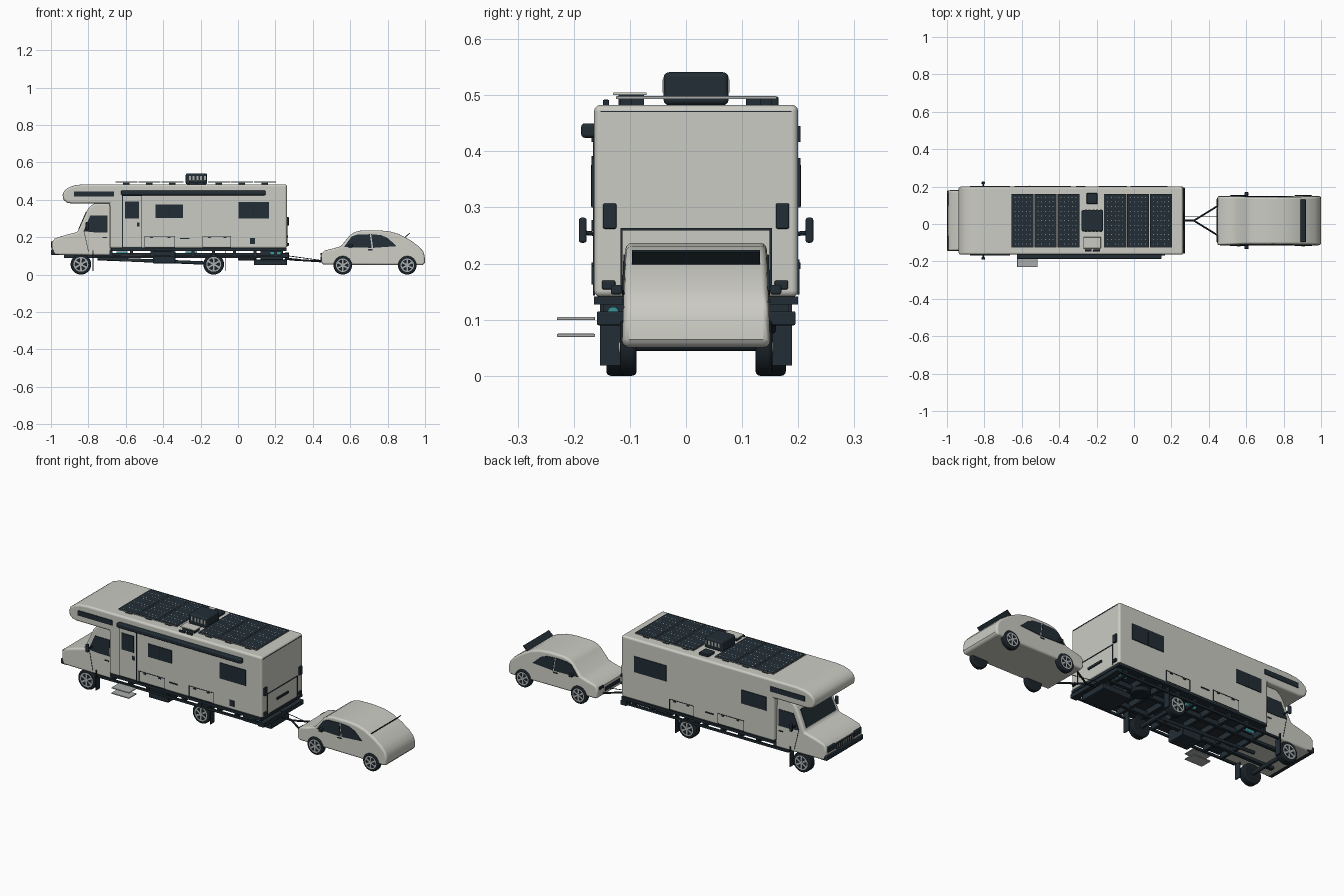
import bpy, bmesh, math
from mathutils import Vector

C = 0.018          # centre line (y) of both vehicles
BW = 0.182         # half width of the living box


def mat(name, r, g, b):
    m = bpy.data.materials.new(name)
    m.diffuse_color = (r, g, b, 1)
    return m


SHELL = mat("warm white shell", 0.60, 0.60, 0.55)
DARK = mat("dark slate", 0.016, 0.027, 0.036)
BLACK = mat("rubber black", 0.010, 0.016, 0.021)
STEEL = mat("light steel", 0.40, 0.41, 0.41)
TEAL = mat("teal", 0.04, 0.30, 0.33)
WHITE = mat("cell white", 0.75, 0.76, 0.74)


def finish(name, bm, m, bevel=0, seg=3, smooth=True):
    bmesh.ops.recalc_face_normals(bm, faces=bm.faces)
    me = bpy.data.meshes.new(name)
    bm.to_mesh(me)
    bm.free()
    me.materials.append(m)
    ob = bpy.data.objects.new(name, me)
    bpy.context.collection.objects.link(ob)
    if smooth:
        bpy.ops.object.select_all(action='DESELECT')
        ob.select_set(True)
        bpy.context.view_layer.objects.active = ob
        bpy.ops.object.shade_smooth_by_angle(angle=math.radians(35))
    if bevel:
        b = ob.modifiers.new("bevel", 'BEVEL')
        b.width, b.segments, b.limit_method = bevel, seg, 'ANGLE'
        b.angle_limit = math.radians(50)
        b.harden_normals = True
    return ob


def box(name, x0, x1, y0, y1, z0, z1, m, bevel=0):
    bm = bmesh.new()
    bmesh.ops.create_cube(bm, size=1)
    for v in bm.verts:
        v.co = ((x0 + x1) / 2 + v.co.x * (x1 - x0), (y0 + y1) / 2 + v.co.y * (y1 - y0),
                (z0 + z1) / 2 + v.co.z * (z1 - z0))
    return finish(name, bm, m, bevel, smooth=bevel > 0)


def prism(name, prof, half, taper, m, bevel=0, side=0, thick=0.003):
    """Extrude an (x, z) profile across the width; side=+-1 gives a thin plate on that flank."""
    bm = bmesh.new()
    rows = []
    for s in ((-1, 1) if side == 0 else (0, 1)):
        rows.append([bm.verts.new((x, C + (s * (half - taper * z) if side == 0 else
                     side * (half - taper * z - 0.002 + s * (thick + 0.002))), z)) for x, z in prof])
    a, b = rows
    bm.faces.new(a)
    bm.faces.new(b)
    for i in range(len(a)):
        j = (i + 1) % len(a)
        bm.faces.new((a[i], a[j], b[j], b[i]))
    return finish(name, bm, m, bevel)


def rod(name, p, q, r, m, n=16, bevel=0):
    p, q = Vector(p), Vector(q)
    bm = bmesh.new()
    bmesh.ops.create_cone(bm, cap_ends=True, segments=n, radius1=r, radius2=r, depth=(q - p).length)
    rot = (q - p).to_track_quat('Z', 'Y').to_matrix().to_4x4()
    rot.translation = (p + q) / 2
    bm.transform(rot)
    return finish(name, bm, m, bevel)


def plate(name, x0, x1, z0, z1, side, m=DARK, half=BW, t=0.004):
    return prism(name, [(x0, z0), (x1, z0), (x1, z1), (x0, z1)], half, 0, m, 0, side, t)


def outline(name, x0, x1, z0, z1, side, w=0.003):
    for a, b, c, d in ((x0, x1, z1 - w, z1), (x0, x1, z0, z0 + w), (x0, x0 + w, z0, z1), (x1 - w, x1, z0, z1)):
        plate(name, a, b, c, d, side, DARK, t=0.002)


def wheel(name, x, r, outer, width, s):
    y0, y1 = C + s * (outer - width), C + s * outer
    rod(name + "_tyre", (x, y0, r), (x, y1, r), r, BLACK, 32, 0.008)
    # rim ring, hub and spokes
    bm = bmesh.new()
    n = 32
    for i in range(n):
        a, b = (2 * math.pi * k / n for k in (i, i + 1))
        bm.faces.new([bm.verts.new((x + k * r * math.cos(t), y1 + s * 0.001, r + k * r * math.sin(t)))
                      for k, t in ((0.72, a), (0.72, b), (0.60, b), (0.60, a))])
    for i in range(6):
        t = math.pi / 3 * i + math.pi / 6
        u, w = Vector((math.cos(t), 0, math.sin(t))), Vector((-math.sin(t), 0, math.cos(t)))
        o = Vector((x, y1 + s * 0.001, r))
        bm.faces.new([bm.verts.new(o + r * (u * d + w * e))
                      for d, e in ((0.1, -0.07), (0.64, -0.1), (0.64, 0.1), (0.1, 0.07))])
    finish(name + "_rim", bm, STEEL, smooth=False)
    rod(name + "_hub", (x, y1 - s * 0.002, r), (x, y1 + s * 0.002, r), r * 0.2, STEEL)


# ---- motorhome shell
prism("living_box", [(-0.685, 0.14), (0.262, 0.14), (0.262, 0.483), (-0.82, 0.483), (-0.87, 0.478),
                     (-0.905, 0.466), (-0.93, 0.447), (-0.938, 0.425), (-0.933, 0.40), (-0.915, 0.385),
                     (-0.89, 0.38), (-0.685, 0.38)], BW, 0, SHELL, 0.012)
box("floor_skirt", -0.68, 0.26, C - BW, C + BW, 0.127, 0.141, DARK)
box("rear_roof_seam", 0.26, 0.2635, C - 0.17, C + 0.17, 0.470, 0.472, DARK)
prism("cab", [(-0.985, 0.105), (-0.994, 0.13), (-0.994, 0.175), (-0.978, 0.194), (-0.92, 0.212), (-0.858, 0.228),
              (-0.806, 0.345), (-0.79, 0.365), (-0.765, 0.382), (-0.68, 0.382), (-0.68, 0.102)],
      0.168, 0.04, SHELL, 0.012)
prism("windscreen", [(-0.854, 0.243), (-0.813, 0.336), (-0.809, 0.334), (-0.85, 0.241)], 0.145, 0.05, DARK)
box("front_bumper", -1.0, -0.955, C - 0.162, C + 0.162, 0.105, 0.135, DARK, 0.006)
box("grille", -0.998, -0.99, C - 0.075, C + 0.075, 0.14, 0.172, DARK)
for i in range(9):
    y = C - 0.064 + 0.016 * i
    box("grille_slat", -0.9995, -0.997, y - 0.002, y + 0.002, 0.144, 0.168, STEEL)
for s in (-1, 1):
    y = C + s * 0.115
    box("headlight", -1.0, -0.975, y - 0.034, y + 0.034, 0.147, 0.178, DARK, 0.004)
    prism("cab_window", [(-0.826, 0.232), (-0.79, 0.316), (-0.698, 0.316), (-0.698, 0.226), (-0.77, 0.226)],
          0.168, 0.04, DARK, 0, s)
    prism("cab_door_seam", [(-0.80, 0.12), (-0.797, 0.12), (-0.822, 0.232), (-0.825, 0.232)], 0.168, 0.04, DARK, 0, s, 0.0015)
    prism("cab_handle", [(-0.725, 0.195), (-0.70, 0.195), (-0.70, 0.201), (-0.725, 0.201)], 0.168, 0.04, DARK, 0, s)
    rod("mirror_arm", (-0.805, C + s * 0.15, 0.25), (-0.805, C + s * 0.2, 0.255), 0.004, DARK, 8)
    y = C + s * 0.202
    box("mirror", -0.815, -0.797, y - 0.007, y + 0.007, 0.237, 0.282, DARK, 0.005)
    plate("bunk_window", -0.877, -0.663, 0.417, 0.445, s)
    # storage bays
    for x0, x1 in ((-0.50, -0.337), (-0.19, -0.037)):
        outline("bay_door", x0, x1, 0.145, 0.207, s)
        for x in (x0 + 0.03, x1 - 0.04):
            plate("bay_latch", x, x + 0.015, 0.196, 0.202, s)
    plate("side_marker", -0.31, -0.26, 0.19, 0.196, s)

# ---- entrance side: door, windows, awning, step
outline("entrance_door", -0.62, -0.513, 0.143, 0.425, -1, 0.004)
plate("door_window", -0.605, -0.53, 0.30, 0.392, -1)
plate("door_handle", -0.54, -0.526, 0.258, 0.278, -1)
plate("window", -0.44, -0.295, 0.302, 0.375, -1)
plate("window", 0.003, 0.165, 0.300, 0.388, -1)
plate("service_hatch", 0.064, 0.092, 0.163, 0.195, -1)
plate("window", -0.02, 0.18, 0.300, 0.388, 1)
plate("window", -0.64, -0.485, 0.302, 0.378, 1)
for s, x in ((-1, -0.3675), (-1, 0.084), (1, 0.08), (1, -0.56)):
    plate("window_divider", x - 0.001, x + 0.001, 0.302, 0.376, s, BLACK, t=0.005)
box("awning_case", -0.625, 0.148, -0.187, -0.16, 0.424, 0.45, DARK, 0.007)
for z in (0.072, 0.102):
    box("entry_step", -0.625, -0.515, -0.23, -0.162, z - 0.003, z + 0.003, STEEL, 0.002)

# ---- rear wall
for s in (-1, 1):
    y = C + s * 0.154
    box("tail_light", 0.255, 0.272, y - 0.012, y + 0.012, 0.262, 0.307, DARK, 0.003)
    box("low_light", 0.255, 0.272, y - 0.014, y + 0.010, 0.154, 0.170, DARK, 0.003)
    y = C + s * 0.133
    box("rear_hatch_seam", 0.26, 0.265, y - 0.002, y + 0.002, 0.15, 0.263, DARK)
box("rear_hatch_seam", 0.26, 0.265, C - 0.135, C + 0.135, 0.259, 0.263, DARK)
box("rear_hatch_handle", 0.26, 0.268, C - 0.05, C + 0.05, 0.198, 0.21, DARK)
box("rear_bumper", 0.235, 0.272, C - 0.177, C + 0.177, 0.09, 0.115, DARK, 0.003)

# ---- roof: solar panels, air conditioner, hatches
dots = bmesh.new()
for gx in (-0.655, -0.16):
    for i in range(3):
        x0 = gx + i * 0.1225
        box("solar_frame", x0, x0 + 0.119, C - 0.143, C + 0.143, 0.493, 0.4975, STEEL)
        box("solar_panel", x0 + 0.001, x0 + 0.118, C - 0.142, C + 0.142, 0.495, 0.499, DARK)
        for ix in range(5):
            for iy in range(11):
                cx, cy = x0 + 0.0195 + ix * 0.02, C - 0.125 + iy * 0.025
                dots.faces.new([dots.verts.new((cx + a, cy + b, 0.4995))
                                for a, b in ((-0.0024, 0), (0, -0.0024), (0.0024, 0), (0, 0.0024))])
        for y in (C - 0.125, C + 0.125):
            box("panel_foot", x0 + 0.04, x0 + 0.075, y - 0.01, y + 0.01, 0.48, 0.494, DARK)
finish("solar_cell_gaps", dots, WHITE, smooth=False)
box("air_conditioner", -0.28, -0.165, C - 0.058, C + 0.058, 0.482, 0.541, DARK, 0.01)
for i in range(5):
    x = -0.262 + i * 0.02
    box("cooler_louvre", x, x + 0.01, C - 0.0595, C + 0.0595, 0.505, 0.528, STEEL)
box("roof_vent", -0.253, -0.195, 0.107, 0.165, 0.48, 0.498, DARK, 0.004)
box("roof_hatch_base", -0.26, -0.185, -0.12, -0.075, 0.48, 0.502, DARK)
box("roof_hatch", -0.27, -0.177, -0.13, -0.07, 0.500, 0.505, SHELL, 0.002)
for x in (-0.245, -0.20):
    box("roof_cap", x - 0.018, x + 0.018, -0.148, -0.137, 0.48, 0.492, DARK, 0.002)

# ---- chassis and running gear
for s in (-1, 1):
    y = C + s * 0.075
    box("chassis_rail", -0.93, 0.262, y - 0.01, y + 0.01, 0.088, 0.115, DARK)
    y = C + s * 0.165
    box("side_sill", -0.765, 0.25, y - 0.005, y + 0.005, 0.094, 0.106, DARK)
    for x in (-0.84, -0.13):
        wheel("motorhome_wheel", x, 0.055, 0.16, 0.045, s)
        y = C + s * 0.153
        box("mud_flap", x + 0.062, x + 0.067, y - 0.018, y + 0.018, 0.018, 0.076, DARK)
        box("flap_hanger", x + 0.062, x + 0.067, y - 0.018, y + 0.018, 0.076, 0.13, DARK)
for i in range(9):
    x = -0.68 + i * 0.11
    box("cross_member", x - 0.008, x + 0.008, C - 0.165, C + 0.165, 0.096, 0.128, DARK)
for x in (-0.84, -0.13):
    rod("axle", (x, C - 0.13, 0.055), (x, C + 0.13, 0.055), 0.011, DARK)
rod("drive_shaft", (-0.75, C, 0.085), (-0.13, C, 0.06), 0.009, DARK)
box("battery_box", -0.455, -0.335, -0.14, -0.03, 0.06, 0.125, DARK, 0.004)
box("water_tank", 0.085, 0.262, -0.08, 0.08, 0.05, 0.08, DARK, 0.004)
box("tank_strap", 0.12, 0.24, -0.06, 0.06, 0.08, 0.128, DARK)
rod("spare_wheel", (0.05, 0.11, 0.075), (0.05, 0.11, 0.1), 0.05, BLACK, 28, 0.006)
for x, y in ((-0.62, 0.13), (0.20, -0.13), (0.20, 0.14), (-0.25, 0.13)):
    rod("gas_bottle", (x - 0.03, y, 0.113), (x + 0.03, y, 0.113), 0.010, TEAL)

# ---- tow bar
rod("tow_ball_bar", (0.25, C, 0.085), (0.325, C, 0.078), 0.006, DARK, 10)
rod("tow_coupling", (0.262, C, 0.085), (0.262, C, 0.118), 0.01, DARK)
for s in (-1, 1):
    rod("tow_arm", (0.32, C, 0.078), (0.45, C + s * 0.08, 0.07), 0.005, DARK, 10)
rod("safety_cable", (0.27, C + 0.02, 0.1), (0.45, C + 0.02, 0.075), 0.002, DARK, 6)

# ---- towed car
prism("car_body", [(0.452, 0.053), (0.445, 0.07), (0.446, 0.112), (0.462, 0.128), (0.51, 0.14), (0.55, 0.152),
                   (0.60, 0.212), (0.625, 0.228), (0.66, 0.236), (0.75, 0.237), (0.81, 0.231), (0.86, 0.217),
                   (0.92, 0.185), (0.965, 0.152), (0.99, 0.125), (0.998, 0.10), (1.0, 0.065), (0.99, 0.05)],
      0.134, 0.035, SHELL, 0.012)
prism("car_spoiler", [(0.882, 0.193), (0.917, 0.224), (0.92, 0.221), (0.886, 0.19)], 0.114, 0, DARK)
box("car_grille", 0.441, 0.447, C - 0.065, C + 0.065, 0.078, 0.098, DARK)
for s in (-1, 1):
    for prof in ([(0.567, 0.147), (0.607, 0.203), (0.635, 0.213), (0.705, 0.216), (0.715, 0.143)],
                 [(0.722, 0.143), (0.712, 0.216), (0.765, 0.211), (0.80, 0.196), (0.848, 0.152)]):
        prism("car_window", prof, 0.134, 0.035, DARK, 0, s)
    prism("car_handle", [(0.695, 0.13), (0.72, 0.13), (0.72, 0.136), (0.695, 0.136)], 0.134, 0.035, DARK, 0, s)
    y = C + s * 0.142
    box("car_mirror", 0.59, 0.612, y - 0.01, y + 0.01, 0.145, 0.162, DARK, 0.004)
    y = C + s * 0.095
    box("car_headlight", 0.441, 0.46, y - 0.02, y + 0.02, 0.102, 0.115, DARK, 0.003)
    for x in (0.56, 0.905):
        wheel("car_wheel", x, 0.05, 0.136, 0.03, s)
